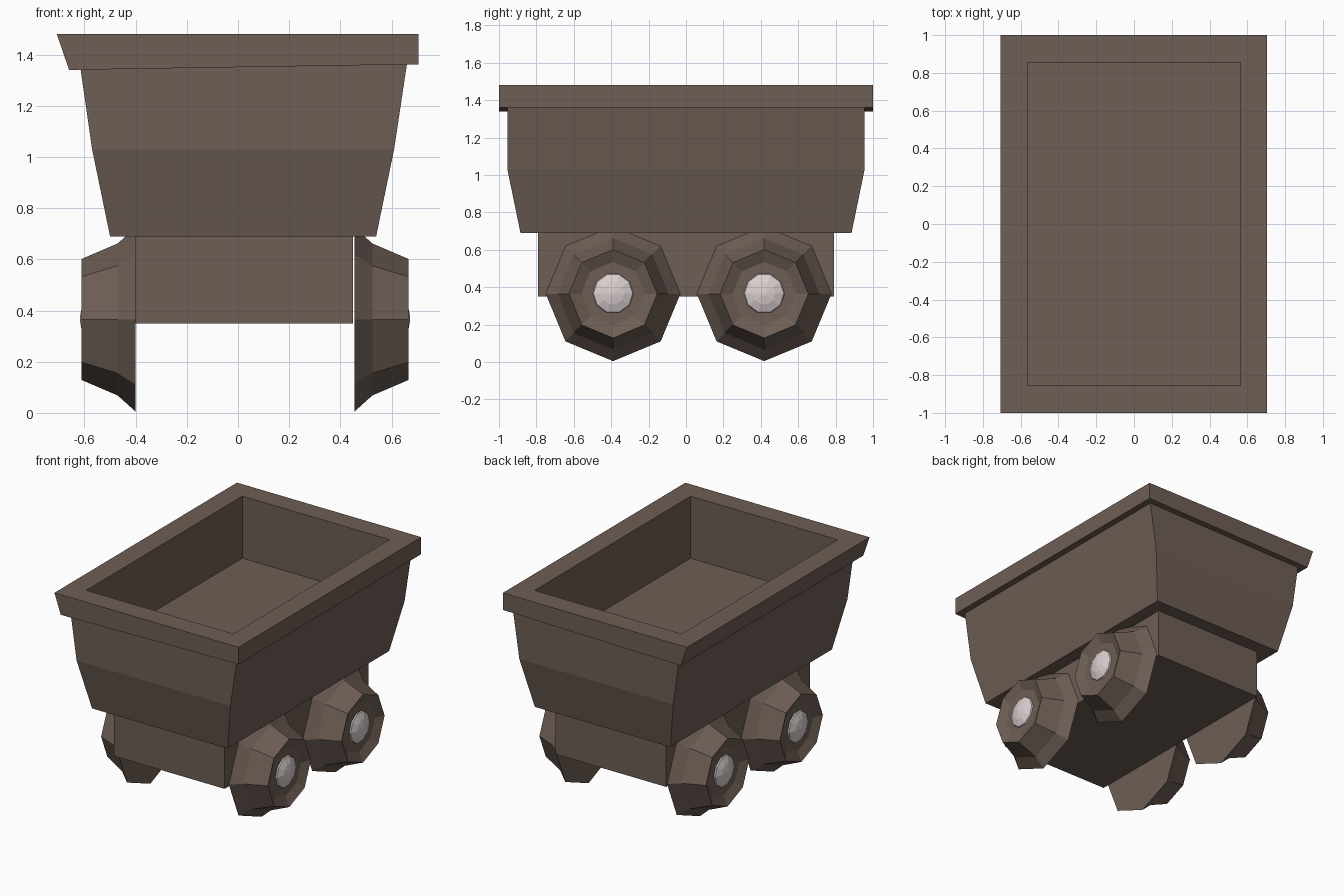
import bpy, bmesh, math

if "Cube" in bpy.data.objects:
    bpy.data.objects.remove(bpy.data.objects["Cube"])


def material(name, rgb):
    m = bpy.data.materials.new(name)
    m.diffuse_color = (*rgb, 1)
    m.use_nodes = True
    m.node_tree.nodes["Principled BSDF"].inputs["Base Color"].default_value = m.diffuse_color
    return m


BROWN = material("dark brown", (0.155, 0.112, 0.090))
PALE = material("pale hub", (0.70, 0.62, 0.62))


def loft(name, rings, mat):
    """Skin a list of equal-length closed rings and cap both ends."""
    bm = bmesh.new()
    vs = [[bm.verts.new(p) for p in ring] for ring in rings]
    n = len(rings[0])
    for a, b in zip(vs, vs[1:]):
        for i in range(n):
            j = (i + 1) % n
            bm.faces.new((a[i], a[j], b[j], b[i]))
    bm.faces.new(vs[0][::-1])
    bm.faces.new(vs[-1])
    bmesh.ops.recalc_face_normals(bm, faces=bm.faces)
    mesh = bpy.data.meshes.new(name)
    bm.to_mesh(mesh)
    bm.free()
    mesh.materials.append(mat)
    ob = bpy.data.objects.new(name, mesh)
    bpy.context.collection.objects.link(ob)
    return ob


def rect(x0, x1, y, z_left, z_right):
    return [(x0, -y, z_left), (x1, -y, z_right), (x1, y, z_right), (x0, y, z_left)]


# Open tub with overhanging rim, slightly lopsided
loft("tub", [
    rect(-0.50, 0.54, 0.885, 0.69, 0.69),
    rect(-0.57, 0.61, 0.955, 1.03, 1.03),
    rect(-0.615, 0.66, 0.955, 1.342, 1.362),
    rect(-0.66, 0.705, 1.0, 1.34, 1.362),
    rect(-0.708, 0.705, 1.0, 1.48, 1.48),
    rect(-0.565, 0.563, 0.855, 1.48, 1.48),
    rect(-0.565, 0.563, 0.855, 1.05, 1.05),
], BROWN)

# Chassis block under the tub
loft("chassis", [rect(-0.40, 0.45, 0.79, 0.35, 0.35),
                 rect(-0.40, 0.45, 0.79, 0.69, 0.69)], BROWN)


def turned(name, profile, x, side, y, z, sides, mat):
    """Lathe (offset, radius) pairs about the x axis."""
    loft(name, [[(x + side * d,
                  y + r * math.cos(2 * math.pi * k / sides),
                  z + r * math.sin(2 * math.pi * k / sides))
                 for k in range(sides)] for d, r in profile], mat)


# Eight-sided wheels with dished faces and domed hubs
WHEEL = [(0, 0.36), (0.07, 0.297), (0.212, 0.236), (0.182, 0.17)]
HUB = [(0.175, 0.112), (0.19, 0.105), (0.208, 0.06), (0.217, 0.012)]
for side, x, label in ((-1, -0.40, "left"), (1, 0.455, "right")):
    for y, end in ((-0.39, "front"), (0.418, "back")):
        turned(f"{end}_{label}_wheel", WHEEL, x, side, y, 0.365, 8, BROWN)
        turned(f"{end}_{label}_hub", HUB, x, side, y, 0.367, 10, PALE)
